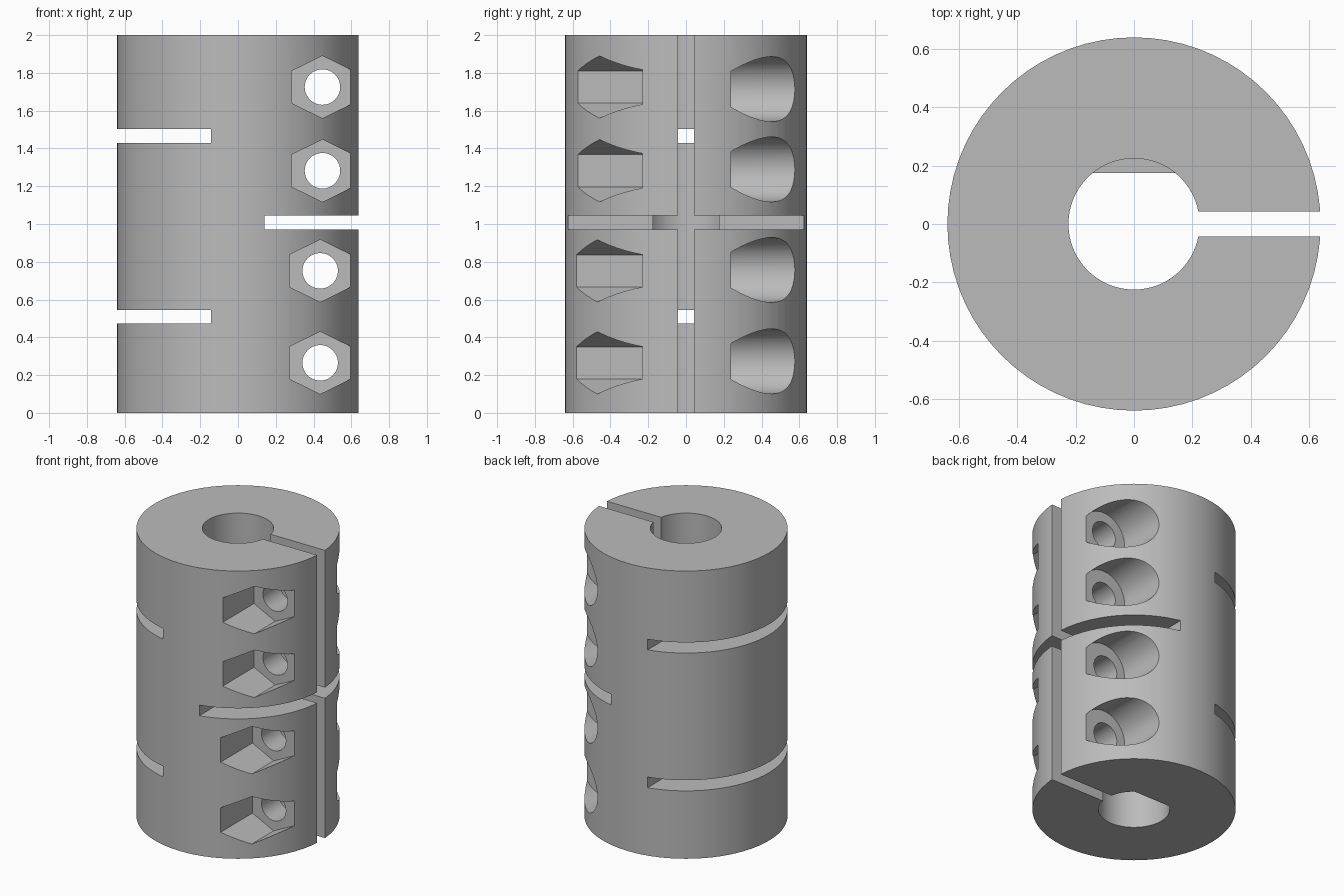
import bpy, bmesh, math
from mathutils import Vector

if "Cube" in bpy.data.objects:
    bpy.data.objects.remove(bpy.data.objects["Cube"])

R, H, BORE = 0.64, 2.0, 0.225

grey = bpy.data.materials.new("metal grey")
grey.use_nodes = True
grey.diffuse_color = (0.5, 0.5, 0.5, 1)
grey.node_tree.nodes["Principled BSDF"].inputs["Base Color"].default_value = (0.5, 0.5, 0.5, 1)


def prism(name, outline, lo, hi, axis="z"):
    """Extrude a 2D outline along z (outline is x, y) or y (outline is x, z)."""
    place = (lambda p, d: Vector((p[0], p[1], d))) if axis == "z" else \
            (lambda p, d: Vector((p[0], d, p[1])))
    bm = bmesh.new()
    face = bm.faces.new([bm.verts.new(place(p, lo)) for p in outline])
    new = bmesh.ops.extrude_face_region(bm, geom=[face])["geom"]
    bmesh.ops.translate(bm, vec=place((0, 0), hi - lo),
                        verts=[v for v in new if isinstance(v, bmesh.types.BMVert)])
    bmesh.ops.recalc_face_normals(bm, faces=bm.faces)
    mesh = bpy.data.meshes.new(name)
    bm.to_mesh(mesh)
    bm.free()
    mesh.materials.append(grey)
    ob = bpy.data.objects.new(name, mesh)
    bpy.context.collection.objects.link(ob)
    return ob


def circle(cx, cy, r, n):
    return [(cx + r * math.cos(math.tau * i / n), cy + r * math.sin(math.tau * i / n))
            for i in range(n)]


def rect(x0, x1, y0, y1):
    return [(x0, y0), (x1, y0), (x1, y1), (x0, y1)]


body = prism("clamp_coupling_body", circle(0, 0, R, 72), 0, H)

# Shaft bore: round in the upper half, D-shaped with a flat in the lower half
flat = 0.175
a0 = math.asin(flat / BORE)
steps = 48
sweep = math.pi + 2 * a0
d_shape = [(BORE * math.cos(math.pi - a0 + sweep * i / steps),
            BORE * math.sin(math.pi - a0 + sweep * i / steps)) for i in range(steps + 1)]
cutters = [prism("round_bore", circle(0, 0, BORE, 64), 1, H + 0.1),
           prism("flatted_bore", d_shape, -0.1, 1.01)]

# Clamping slit along the left side
cutters.append(prism("clamp_slit", rect(0, 0.8, -0.043, 0.043), -0.1, H + 0.1))

# Cross slots: one on the slit side, two opposite
cutters.append(prism("middle_slot", rect(0.14, 0.8, -0.8, 0.8), 0.972, 1.046))
for z in (0.472, 1.43):
    cutters.append(prism("side_slot", rect(-0.8, -0.142, -0.8, 0.8), z, z + 0.074))

# Screw positions: nut pocket in front, through hole, head counterbore behind
for x, z, bore_z in ((0.435, 0.265, 0.273), (0.435, 0.752, 0.757),
                     (0.447, 1.282, 1.289), (0.447, 1.725, 1.714)):
    w, h, e = 0.163, 0.165, 0.085
    hexagon = [(x, z + h), (x + w, z + e), (x + w, z - e),
               (x, z - h), (x - w, z - e), (x - w, z + e)]
    cutters.append(prism("nut_pocket", hexagon, -0.8, -0.23, "y"))
    cutters.append(prism("screw_hole", circle(x, z, 0.094, 40), -0.5, 0.5, "y"))
    cutters.append(prism("head_counterbore", circle(0.45, bore_z, 0.172, 48), 0.238, 0.8, "y"))

# Cut everything, then remove the helpers
bpy.context.view_layer.objects.active = body
for cutter in cutters:
    cutter.hide_render = True
    mod = body.modifiers.new("cut", "BOOLEAN")
    mod.operation = "DIFFERENCE"
    mod.solver = "EXACT"
    mod.object = cutter
    bpy.ops.object.modifier_apply(modifier=mod.name)
for cutter in cutters:
    bpy.data.objects.remove(cutter)

# Smooth the round walls, keep the machined edges sharp
bpy.ops.object.select_all(action="DESELECT")
body.select_set(True)
bpy.ops.object.shade_smooth_by_angle(angle=math.radians(25))
